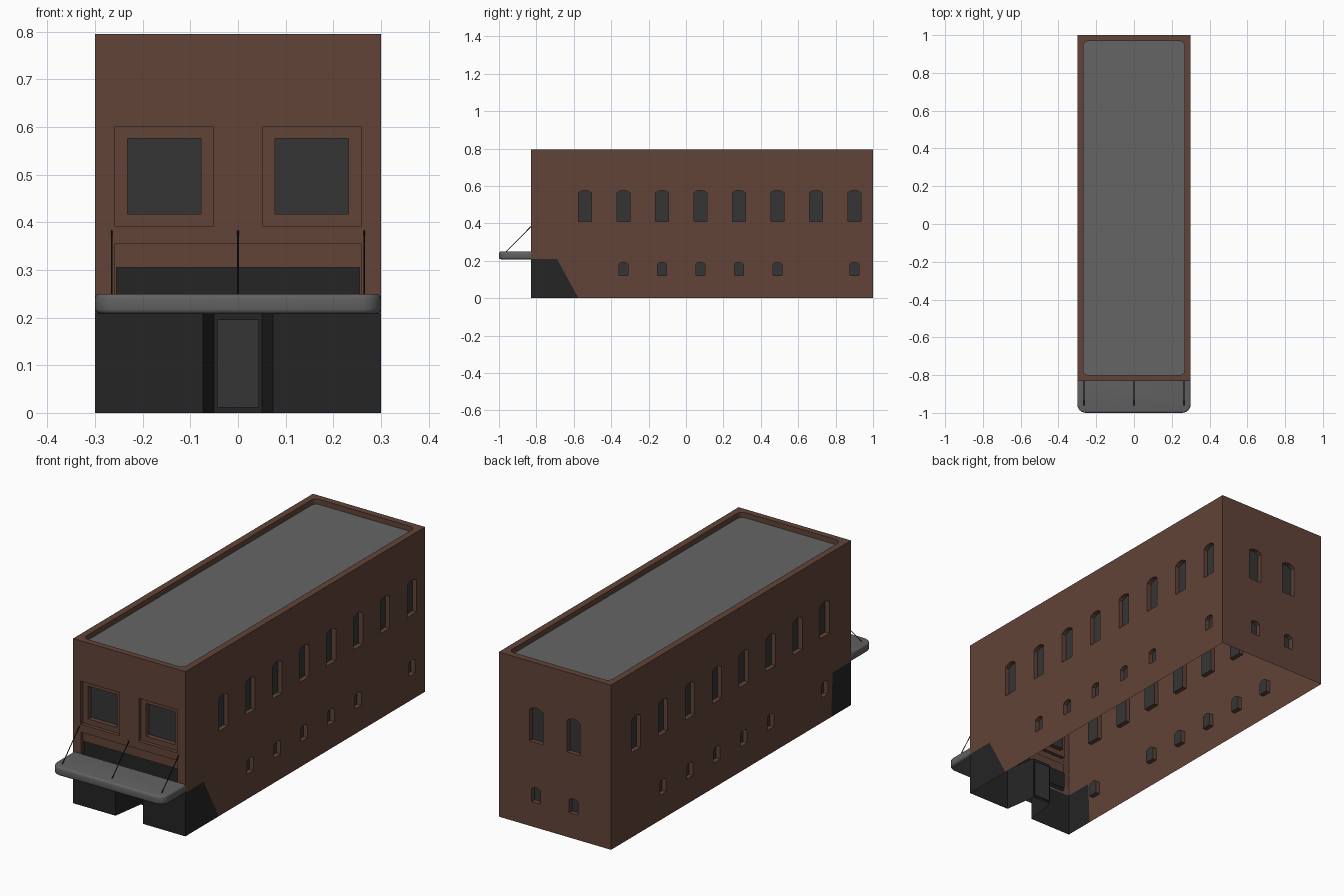
import bpy, bmesh, math
from mathutils import Vector
from mathutils.geometry import tessellate_polygon

if "Cube" in bpy.data.objects:
    bpy.data.objects.remove(bpy.data.objects["Cube"])


def material(name, col):
    m = bpy.data.materials.new(name)
    m.diffuse_color = (*col, 1)
    m.use_nodes = True
    m.node_tree.nodes["Principled BSDF"].inputs["Base Color"].default_value = m.diffuse_color
    return m


MATS = [material("brown_brick", (0.12, 0.057, 0.039)),
        material("window_glass", (0.036, 0.036, 0.036)),
        material("roof_grey", (0.13, 0.13, 0.13)),
        material("storefront_black", (0.018, 0.018, 0.018)),
        material("canopy_grey", (0.12, 0.12, 0.12)),
        material("rod_black", (0.008, 0.008, 0.008))]
BRICK, GLASS, ROOF, SHOP, CANOPY, ROD = range(6)


def finish(name, bm):
    me = bpy.data.meshes.new(name)
    bm.to_mesh(me)
    bm.free()
    for m in MATS:
        me.materials.append(m)
    ob = bpy.data.objects.new(name, me)
    bpy.context.collection.objects.link(ob)
    return ob


def add_face(bm, pts, mat, toward):
    """Face turned so its normal points along 'toward'."""
    f = bm.faces.new([bm.verts.new(p) for p in pts])
    f.normal_update()
    if f.normal.dot(toward) < 0:
        f.normal_flip()
    f.material_index = mat


def panel(bm, place, loop, depth, mat, holes=()):
    """Flat panel with recessed openings; hole = (loop, extra depth, material, holes)."""
    loops = [loop] + [h[0] for h in holes]
    flat = [p for l in loops for p in l]
    out = place(0, 0, 0) - place(0, 0, 1)
    for tri in tessellate_polygon([[Vector((u, v, 0)) for u, v in l] for l in loops]):
        add_face(bm, [place(*flat[i], depth) for i in tri], mat, out)
    for hl, extra, hmat, inner in holes:
        cu = sum(p[0] for p in hl) / len(hl)
        cv = sum(p[1] for p in hl) / len(hl)
        centre = place(cu, cv, depth + extra / 2)
        for a, b in zip(hl, hl[1:] + hl[:1]):
            q = [place(*a, depth), place(*b, depth),
                 place(*b, depth + extra), place(*a, depth + extra)]
            add_face(bm, q, mat, centre - sum(q, Vector()) / 4)
        panel(bm, place, hl, depth + extra, hmat, inner)


def rect(u0, u1, v0, v1):
    return [(u0, v0), (u1, v0), (u1, v1), (u0, v1)]


def rounded(u0, u1, v0, v1, r, n=4):
    pts = []
    for k, (u, v) in enumerate(rect(u0 + r, u1 - r, v0 + r, v1 - r)):
        for i in range(n + 1):
            a = math.pi + (k + i / n) * math.pi / 2
            pts.append((u + r * math.cos(a), v + r * math.sin(a)))
    return pts


def arched(u, w, v0, v1, rise):
    top = [(u + w / 2 * (1 - i / 3), v1 - rise * (i / 3 - 1) ** 2) for i in range(7)]
    return [(u - w / 2, v0), (u + w / 2, v0)] + top


def wall_windows(upper, lower):
    return ([(arched(u, 0.07, 0.41, 0.577, 0.014), 0.022, GLASS, ()) for u in upper] +
            [(arched(u, 0.048, 0.12, 0.192, 0.01), 0.022, GLASS, ()) for u in lower])


def make(name, place, loop, mat, holes=()):
    bm = bmesh.new()
    panel(bm, place, loop, 0, mat, holes)
    bmesh.ops.remove_doubles(bm, verts=bm.verts, dist=1e-5)
    return finish(name, bm)


W, F, B, H, S = 0.3, -0.83, 1.0, 0.795, 0.21     # half width, front, back, height, shop top
right = lambda u, v, d: Vector((W - d, u, v))
left = lambda u, v, d: Vector((-W + d, u, v))
back = lambda u, v, d: Vector((u, B - d, v))
front = lambda u, v, d: Vector((u, F + d, v))
top = lambda u, v, d: Vector((u, v, H - d))

# Side walls, notched for the wrap-around shop front
r_rows = [-0.54 + 0.2057 * i for i in range(8)]
l_rows = [0.81 - 0.2057 * i for i in range(8)]
make("right_wall", right, [(F, S), (-0.69, S), (-0.575, 0), (B, 0), (B, H), (F, H)], BRICK,
     wall_windows(r_rows, r_rows[1:6] + r_rows[7:]))
make("left_wall", left, [(F, S), (-0.69, S), (-0.68, 0), (B, 0), (B, H), (F, H)], BRICK,
     wall_windows(l_rows, l_rows[1:6] + l_rows[7:]))
make("back_wall", back, rect(-W, W, 0, H), BRICK, wall_windows([-0.1, 0.1], [-0.1, 0.1]))

# Front wall: two stepped windows and a sign band with dark transom
front_holes = []
for c in (-0.155, 0.155):
    glass = (rect(c - 0.077, c + 0.077, 0.418, 0.576), 0.022, GLASS, ())
    front_holes.append((rect(c - 0.104, c + 0.104, 0.392, 0.6), 0.018, BRICK, (glass,)))
transom = (rect(-0.255, 0.255, 0.222, 0.305), 0.006, SHOP, ())
front_holes.append((rect(-0.258, 0.258, 0.218, 0.354), 0.016, BRICK, (transom,)))
make("front_wall", front, rect(-W, W, S, H), BRICK, front_holes)

# Parapet rim with sunken roof
make("parapet_and_roof", top, rect(-W, W, F, B), BRICK,
     [(rounded(-0.268, 0.268, -0.8, 0.968, 0.025), 0.025, ROOF, ())])

# Shop front: two display windows, side returns and a splayed entry
D = -0.67
make("right_shop_window", front, rect(0.073, W, 0, S), SHOP)
make("left_shop_window", front, rect(-W, -0.073, 0, S), SHOP)
make("right_shop_return", right, [(F, 0), (-0.575, 0), (-0.69, S), (F, S)], SHOP)
make("left_shop_return", left, [(F, 0), (-0.68, 0), (-0.69, S), (F, S)], SHOP)
bm = bmesh.new()
for s in (-1, 1):
    add_face(bm, [(s * 0.073, F, 0), (s * 0.05, D, 0), (s * 0.05, D, S), (s * 0.073, F, S)],
             SHOP, Vector((-s, 0, 0)))
add_face(bm, [(-0.073, F, S), (0.073, F, S), (0.05, D, S), (-0.05, D, S)],
         SHOP, Vector((0, 0, -1)))
finish("entry_recess", bm)
make("entry_door", lambda u, v, d: Vector((u, D + d, v)), rect(-0.05, 0.05, 0, S), SHOP,
     [(rect(-0.043, 0.043, 0.012, 0.195), 0.005, GLASS, ())])

# Canopy slab with rounded front corners
bm = bmesh.new()
outline = [(x, y) for x, y in rounded(-W, W, -1.0, F, 0.045, 6) if y < F - 0.05]
outline += [(W, F), (-W, F)]
outline.sort(key=lambda p: math.atan2(p[1] + 0.9, p[0]))
f = bm.faces.new([bm.verts.new((x, y, 0.208)) for x, y in outline])
ext = bmesh.ops.extrude_face_region(bm, geom=[f])
bmesh.ops.translate(bm, vec=(0, 0, 0.042),
                    verts=[v for v in ext["geom"] if isinstance(v, bmesh.types.BMVert)])
bmesh.ops.recalc_face_normals(bm, faces=bm.faces)
rim = [e for e in bm.edges if abs(e.verts[0].co.z - e.verts[1].co.z) < 1e-5
       and min(v.co.y for v in e.verts) < F - 0.01]
bmesh.ops.bevel(bm, geom=rim, offset=0.01, segments=3, profile=0.5, affect='EDGES')
for f in bm.faces:
    f.material_index = CANOPY
canopy = finish("canopy", bm)
bpy.context.view_layer.objects.active = canopy
canopy.select_set(True)
bpy.ops.object.shade_smooth_by_angle(angle=math.radians(35))

# Canopy tie rods
for n, x in zip(("left", "middle", "right"), (-0.265, 0, 0.265)):
    a, b = Vector((x, -0.965, 0.245)), Vector((x, F, 0.382))
    bm = bmesh.new()
    bmesh.ops.create_cone(bm, cap_ends=True, segments=6, radius1=0.002, radius2=0.002,
                          depth=(b - a).length)
    bmesh.ops.rotate(bm, verts=bm.verts, cent=(0, 0, 0),
                     matrix=(b - a).to_track_quat('Z', 'Y').to_matrix())
    bmesh.ops.translate(bm, verts=bm.verts, vec=(a + b) / 2)
    for f in bm.faces:
        f.material_index = ROD
    finish(n + "_canopy_rod", bm)
